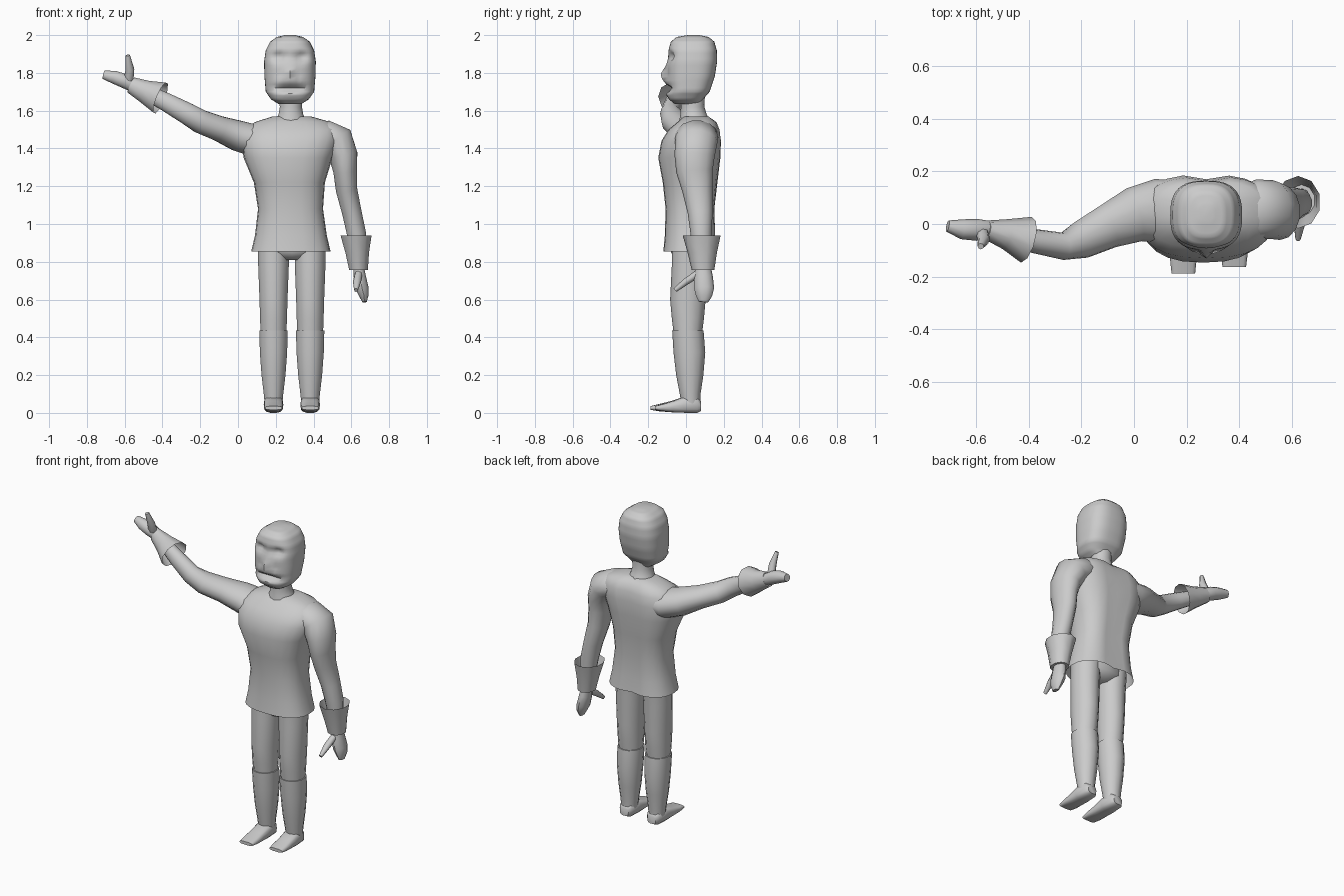
import bpy, bmesh, math
from mathutils import Vector

X, Y, Z = Vector((1, 0, 0)), Vector((0, 1, 0)), Vector((0, 0, 1))


def loft(name, rings, axis=None, ref=Y, power=2.0, segs=14, caps=(True, True), steps=1, shape=None):
    """Skin superellipse rings (x, y, z, half size along ref, half size across)."""
    fine = []
    for r, s in zip(rings, rings[1:]):
        fine += [[p + (q - p) * k / steps for p, q in zip(r, s)] for k in range(steps)]
    fine.append(list(rings[-1]))
    centres = [Vector(r[:3]) for r in fine]
    bm = bmesh.new()
    loops = []
    for i, r in enumerate(fine):
        t = axis or (centres[min(i + 1, len(fine) - 1)] - centres[max(i - 1, 0)]).normalized()
        u = (ref - t * ref.dot(t)).normalized()
        v = t.cross(u)
        loop = []
        for k in range(segs):
            ang = 2 * math.pi * k / segs
            c, s = math.cos(ang), math.sin(ang)
            c = math.copysign(abs(c) ** (2 / power), c)
            s = math.copysign(abs(s) ** (2 / power), s)
            loop.append(bm.verts.new(centres[i] + u * c * r[3] + v * s * r[4]))
        loops.append(loop)
    for a, b in zip(loops, loops[1:]):
        for k in range(segs):
            n = (k + 1) % segs
            bm.faces.new((a[k], a[n], b[n], b[k]))
    if caps[0]:
        bm.faces.new(loops[0][::-1])
    if caps[1]:
        bm.faces.new(loops[-1])
    if shape:
        for v in bm.verts:
            v.co.y += shape(v.co)
    bmesh.ops.recalc_face_normals(bm, faces=bm.faces)
    mesh = bpy.data.meshes.new(name)
    bm.to_mesh(mesh)
    bm.free()
    ob = bpy.data.objects.new(name, mesh)
    bpy.context.collection.objects.link(ob)
    return ob


# Head, with the face pushed in and out by soft bumps (x, z, rx, rz, push)
BUMPS = [(.215, 1.885, .035, .025, .03), (.335, 1.885, .035, .025, .03),
         (.275, 1.79, .02, .04, -.035), (.235, 1.755, .03, .015, -.015),
         (.315, 1.755, .03, .015, -.015), (.275, 1.715, .09, .012, .03),
         (.275, 1.685, .08, .014, -.012)]


def face(co):
    if co.y > -.02:
        return 0
    return sum(d * math.exp(-((co.x - x) / a) ** 2 - ((co.z - z) / b) ** 2)
               for x, z, a, b, d in BUMPS)


loft("head", [(.275, .01, 1.635, .07, .06), (.275, 0, 1.66, .09, .10), (.275, .015, 1.70, .11, .128),
              (.275, .027, 1.78, .125, .135), (.275, .033, 1.86, .132, .137),
              (.275, .035, 1.92, .128, .128), (.275, .035, 1.965, .115, .105),
              (.275, .035, 1.99, .085, .07), (.275, .04, 2.0, .03, .025)],
     axis=Z, power=2.7, segs=40, steps=4, shape=face)
loft("neck", [(.28, .05, 1.52, .09, .10), (.28, .04, 1.58, .07, .067),
              (.28, .035, 1.62, .062, .06), (.28, .035, 1.68, .065, .065)], axis=Z)


# Tunic, open at the hem, with a shallow groove down the back
def spine(co):
    return -.02 * math.exp(-((co.x - .28) / .05) ** 2) if co.y > .1 else 0


loft("tunic", [(.28, .025, .855, .145, .21), (.28, .025, .94, .137, .19), (.278, .025, 1.08, .133, .172),
               (.272, .025, 1.22, .148, .188), (.265, .02, 1.35, .167, .235),
               (.275, .03, 1.44, .16, .258), (.285, .045, 1.50, .137, .25),
               (.29, .06, 1.54, .105, .20), (.285, .06, 1.57, .07, .10)],
     axis=Z, power=2.5, segs=24, caps=(False, True), shape=spine)
loft("pelvis", [(.285, .015, .81, .06, .06), (.285, .02, .85, .10, .16), (.28, .02, .95, .11, .165)], axis=Z)

# Legs with boot tops at the knee, and feet
for side, cx, toe in (("left", .188, 1.0), ("right", .382, .87)):
    loft(side + "_thigh", [(cx, .02, .90, .095, .085), (cx, .015, .78, .09, .083), (cx, .01, .60, .094, .076),
                           (cx, .01, .50, .085, .073), (cx, .01, .42, .075, .070)], axis=Z)
    loft(side + "_boot", [(cx, .01, .435, .083, .077), (cx, .018, .32, .084, .074), (cx, .02, .20, .072, .065),
                          (cx, .022, .10, .055, .053), (cx, .025, .05, .05, .048)], axis=Z)
    loft(side + "_foot", [(cx, .08, .035, .03, .025), (cx, .06, .042, .045, .042),
                          (cx, -.01, .043, .052, .043), (cx, -.08 * toe, .033, .05, .030),
                          (cx, -.14 * toe, .028, .05, .020), (cx, -.188 * toe, .026, .045, .010)],
         axis=-Y, ref=X, power=3)

# Lowered arm, cuff, hand and thumb
loft("lowered_arm", [(.40, .05, 1.46, .09, .07), (.47, .055, 1.465, .115, .085), (.525, .055, 1.44, .112, .092),
                     (.558, .045, 1.36, .106, .078), (.567, .045, 1.28, .097, .064), (.575, .06, 1.18, .08, .058),
                     (.603, .075, 1.06, .066, .053), (.627, .08, .95, .056, .052), (.638, .09, .78, .04, .037)])
loft("lowered_cuff", [(.625, .083, .938, .10, .086), (.631, .086, .85, .078, .066), (.638, .09, .757, .06, .052)],
     axis=Z, segs=10, caps=(False, True))
loft("lowered_hand", [(.637, .09, .78, .04, .03), (.645, .092, .72, .05, .034), (.657, .096, .66, .053, .036),
                      (.667, .095, .62, .043, .026), (.67, .092, .587, .025, .012)], segs=10)
loft("lowered_thumb", [(.638, .06, .735, .02, .02), (.63, .0, .695, .022, .018), (.625, -.058, .65, .01, .012)],
     ref=X, segs=8)

# Raised arm, cuff, hand and thumb
loft("raised_arm", [(.20, .055, 1.44, .11, .07), (.09, .05, 1.44, .122, .088), (0, .035, 1.467, .105, .083),
                    (-.10, -.01, 1.505, .085, .068), (-.20, -.06, 1.543, .073, .064),
                    (-.27, -.085, 1.585, .052, .059), (-.38, -.065, 1.645, .046, .05), (-.56, -.02, 1.735, .03, .035)])
loft("raised_cuff", [(-.41, -.06, 1.667, .09, .09), (-.49, -.038, 1.70, .058, .064), (-.565, -.022, 1.735, .036, .046)],
     segs=10, caps=(False, True))
loft("raised_hand", [(-.55, -.02, 1.73, .032, .036), (-.60, -.022, 1.757, .042, .040),
                     (-.655, -.02, 1.777, .038, .036), (-.71, -.008, 1.79, .022, .024)], segs=10)
loft("raised_thumb", [(-.58, -.03, 1.755, .024, .026), (-.572, -.06, 1.82, .022, .023), (-.584, -.085, 1.893, .012, .012)],
     segs=8)

# Smooth shading with sharp rims
bpy.ops.object.select_all(action='SELECT')
bpy.context.view_layer.objects.active = bpy.data.objects["tunic"]
bpy.ops.object.shade_smooth_by_angle(angle=math.radians(50))
